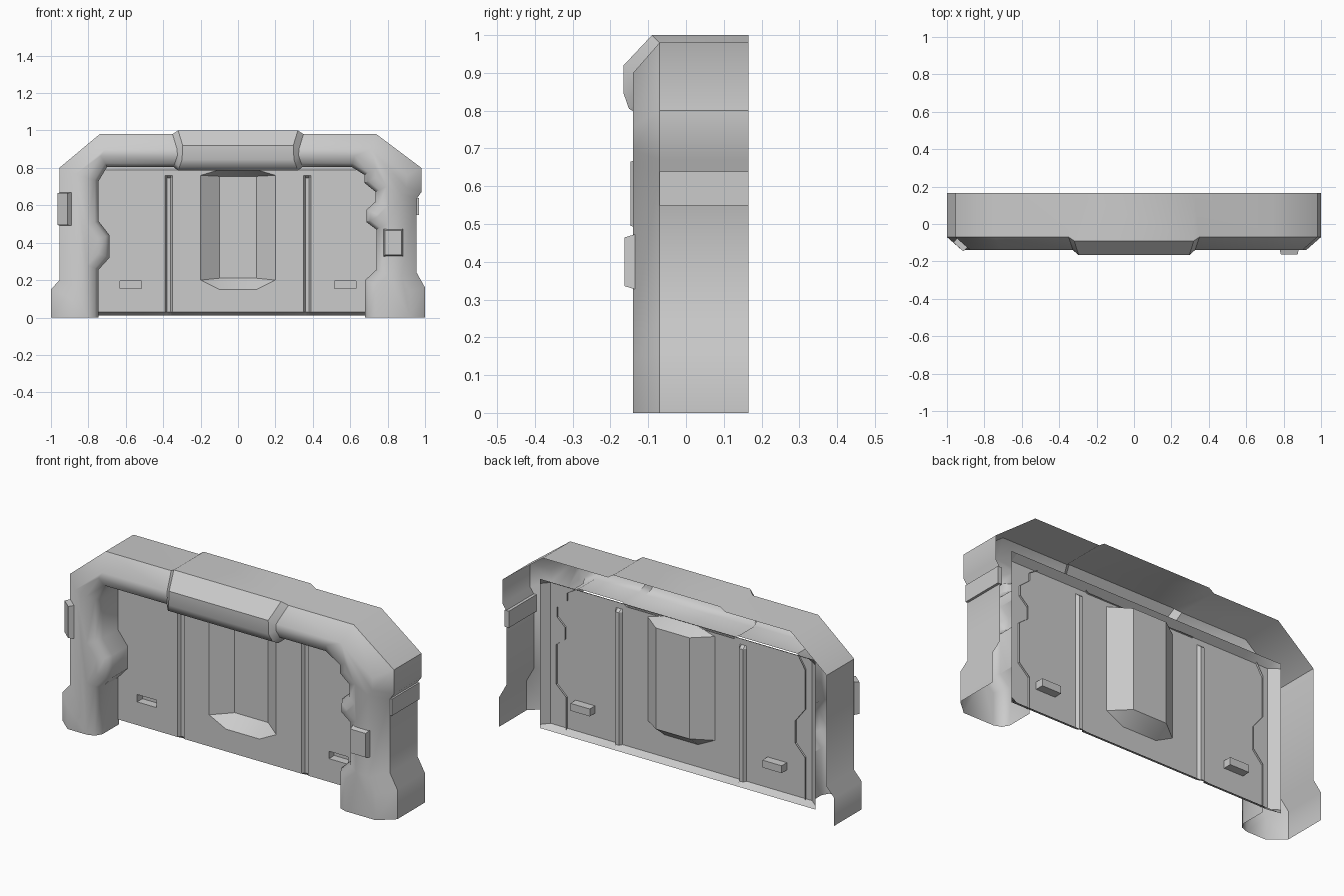
import bpy, bmesh, math
from mathutils import Vector, Matrix

if "Cube" in bpy.data.objects:
    bpy.data.objects.remove(bpy.data.objects["Cube"])


def finish(bm, name, angle=35, smooth=True):
    bmesh.ops.remove_doubles(bm, verts=bm.verts, dist=0.0005)
    me = bpy.data.meshes.new(name)
    bm.to_mesh(me)
    bm.free()
    ob = bpy.data.objects.new(name, me)
    bpy.context.collection.objects.link(ob)
    if smooth:
        bpy.ops.object.select_all(action='DESELECT')
        ob.select_set(True)
        bpy.context.view_layer.objects.active = ob
        bpy.ops.object.shade_smooth_by_angle(angle=math.radians(angle))
    return ob


def offset(pts, d):
    """Mitred offset of an open x/z path, to the right of travel."""
    P = [Vector(p) for p in pts]
    N = []
    for a, b in zip(P, P[1:]):
        t = (b - a).normalized()
        N.append(Vector((t.y, -t.x)))
    out = []
    for i, p in enumerate(P):
        n0, n1 = N[max(i - 1, 0)], N[min(i, len(N) - 1)]
        out.append(p + (n0 + n1) * d / (1 + n0.dot(n1)))
    return out


# Frame contours: left foot, over the top, right foot
outer = [(-1, 0), (-1, .15), (-.955, .2), (-.955, .8), (-.74, .98),
         (-.35, .98), (-.32, 1), (.32, 1), (.35, .98),
         (.74, .98), (.98, .8), (.98, .67), (.955, .635), (.955, .24), (1, .16), (1, 0)]
inner = [(-.745, 0), (-.745, .256), (-.687, .32), (-.687, .44), (-.745, .515),
         (-.745, .73), (-.70, .805), (-.345, .805), (-.32, .785), (.32, .785), (.345, .805),
         (.607, .805), (.676, .763), (.676, .72), (.735, .672), (.735, .62),
         (.687, .576), (.687, .51), (.74, .47), (.74, .256), (.68, .2), (.68, 0)]


def raised(p):
    return abs(p[0]) < .33


bm = bmesh.new()


def ring(base, d, y_of):
    return [bm.verts.new((q.x, y_of(p), q.y)) for p, q in zip(base, offset(base, d))]


def front(p):
    return -.165 if raised(p) else -.14


def strip(a, b):
    for i in range(len(a) - 1):
        bm.faces.new((a[i], a[i + 1], b[i + 1], b[i]))


# Outer skin and its chamfer
o0 = ring(outer, 0, lambda p: .165)
o1 = ring(outer, 0, lambda p: -.09 if raised(p) else -.07)
o2 = ring(outer, .08, front)
strip(o0, o1)
strip(o1, o2)
# Rounded inner lip and reveal
i0 = ring(inner, -.06, front)
i1 = ring(inner, -.02, lambda p: front(p) + .014)
i2 = ring(inner, 0, lambda p: front(p) + .05)
i3 = ring(inner, 0, lambda p: .05)
for a, b in ((i0, i1), (i1, i2), (i2, i3)):
    strip(a, b)
# Front face with the raised lintel
bm.faces.new(o2[:6] + i0[:8][::-1])
for k in range(3):
    bm.faces.new((o2[5 + k], o2[6 + k], i0[8 + k], i0[7 + k]))
bm.faces.new(o2[8:] + i0[10:][::-1])
bmesh.ops.recalc_face_normals(bm, faces=bm.faces)
bm.normal_update()
if max(bm.faces, key=lambda f: f.calc_area() if abs(f.normal.y) > .9 else 0).normal.y > 0:
    bmesh.ops.reverse_faces(bm, faces=bm.faces)
finish(bm, "barrier_frame", 42)

# Back panel: grid with turned-back rim, grooves, slots and a centre recess
Y = .04
half = [.1, .2, .35, .36, .38, .39, .515, .63, .78]
xs = [-.83] + [-h for h in half[::-1]] + half + [.815]
zs = [.01, .03, .15, .155, .195, .2, .745, .76, .79, .815]
bm = bmesh.new()


def depth(x, z):
    if x in (xs[0], xs[-1]) or z in (zs[0], zs[-1]):
        return .08
    if .355 < abs(x) < .385 and z < .75:
        return Y + .018
    return Y


def face(*pts):
    bm.faces.new([bm.verts.new(p) for p in pts])


for x0, x1 in zip(xs, xs[1:]):
    for z0, z1 in zip(zs, zs[1:]):
        cx, cz = (x0 + x1) / 2, (z0 + z1) / 2
        if abs(cx) < .2 and .15 < cz < .79:
            continue
        if .515 < abs(cx) < .63 and .155 < cz < .195:
            # Slot pocket
            loop = [(x0, z0), (x1, z0), (x1, z1), (x0, z1)]
            for (ax, az), (bx, bz) in zip(loop, loop[1:] + loop[:1]):
                face((bx, Y, bz), (ax, Y, az), (ax, .085, az), (bx, .085, bz))
            face(*[(x, .085, z) for x, z in loop])
            continue
        face(*[(x, depth(x, z), z) for x, z in ((x0, z0), (x1, z0), (x1, z1), (x0, z1))])

# Centre recess: floor, angled sides, sloping ends
B = .115
face((-.1, B, .21), (.1, B, .21), (.1, B, .755), (-.1, B, .755))
for s in (-1, 1):
    face((s * .2, Y, .2), (s * .1, B, .21), (s * .1, B, .755), (s * .2, Y, .76))
    for zc, ze, zb in ((.2, .15, .21), (.76, .79, .755)):
        face((s * .2, Y, zc), (s * .1, Y, ze), (s * .1, B, zb))
        face((s * .2, Y, zc), (s * .2, Y, ze), (s * .1, Y, ze))
for ze, zb in ((.15, .21), (.79, .755)):
    face((-.1, Y, ze), (.1, Y, ze), (.1, B, zb), (-.1, B, zb))
bmesh.ops.remove_doubles(bm, verts=bm.verts, dist=.0005)
bmesh.ops.recalc_face_normals(bm, faces=bm.faces)
bm.normal_update()
if sum(f.normal.y * f.calc_area() for f in bm.faces) > 0:
    bmesh.ops.reverse_faces(bm, faces=bm.faces)
finish(bm, "back_panel", 30)


def block(name, centre, size, turn=0, taper=1):
    """Box whose local -y face can be tapered."""
    bm = bmesh.new()
    bmesh.ops.create_cube(bm, size=1)
    for v in bm.verts:
        k = taper if v.co.y < 0 else 1
        v.co = Vector((v.co.x * size[0] * k, v.co.y * size[1], v.co.z * size[2] * k))
    bm.transform(Matrix.Translation(centre) @ Matrix.Rotation(turn, 4, 'Z'))
    return finish(bm, name, smooth=False)


# Small fittings on the legs
block("left_clip", (-.925, -.108, .58), (.075, .04, .18), math.radians(-41), .95)
block("right_clip", (.83, -.145, .4), (.105, .035, .15), 0, .86)
block("right_side_strap", (.955, .0475, .594), (.026, .235, .09))
